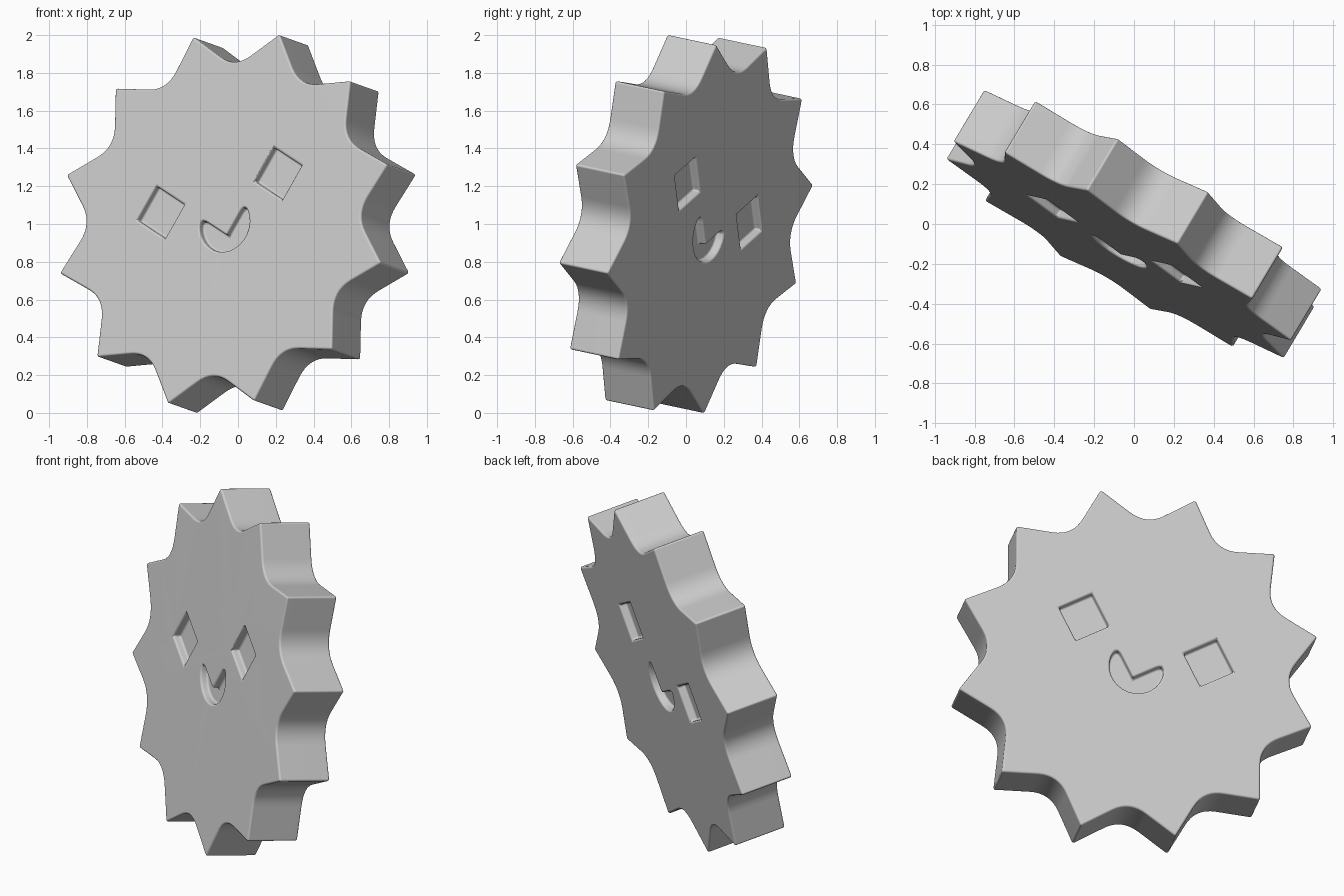
import bpy, bmesh, math
from mathutils import Vector, Matrix

if "Cube" in bpy.data.objects:
    bpy.data.objects.remove(bpy.data.objects["Cube"])

THICK = 0.308      # slab thickness
DEPTH = 0.045      # depth of the face recesses
TIPS, R_TIP, R_VALLEY = 12, 1.022, 0.815


def bezier(a, c, b, n=8):
    """Rounded corner from a to b with control point c."""
    return [a * (1 - t) ** 2 + c * 2 * t * (1 - t) + b * t * t
            for t in (i / n for i in range(n + 1))]


def polar(r, deg):
    return Vector((r * math.cos(math.radians(deg)), r * math.sin(math.radians(deg))))


def prism(bm, outline, z0, z1):
    """Closed straight-sided solid from a 2D outline."""
    low = [bm.verts.new((p.x, p.y, z0)) for p in outline]
    high = [bm.verts.new((p.x, p.y, z1)) for p in outline]
    bm.faces.new(low[::-1])
    bm.faces.new(high)
    n = len(low)
    for i in range(n):
        j = (i + 1) % n
        bm.faces.new((low[i], low[j], high[j], high[i]))


def make_object(name, bm):
    bmesh.ops.recalc_face_normals(bm, faces=bm.faces)
    mesh = bpy.data.meshes.new(name)
    bm.to_mesh(mesh)
    bm.free()
    obj = bpy.data.objects.new(name, mesh)
    bpy.context.collection.objects.link(obj)
    return obj


# Star slab: sharp tips, rounded valleys
step = 360 / TIPS
star = []
for i in range(TIPS):
    tip, nxt = polar(R_TIP, i * step), polar(R_TIP, (i + 1) * step)
    valley = polar(R_VALLEY, (i + 0.5) * step)
    star.append(tip)
    star += bezier(valley.lerp(tip, 0.36), valley, valley.lerp(nxt, 0.36))
bm = bmesh.new()
prism(bm, star, -THICK / 2, THICK / 2)
body = make_object("star_cookie", bm)

# Face outlines: diamond eyes and a notched smile
eyes = [[Vector((s * 0.366, 0.146)) + polar(0.147, a) for a in (0, 90, 180, 270)]
        for s in (-1, 1)]
mouth_c = Vector((0, -0.025))
smile = [Vector((0, -0.09))]
smile += bezier(Vector((-0.10, 0.01)), Vector((-0.147, 0.057)), Vector((-0.153, -0.025)), 6)
smile += [mouth_c + polar(0.153, 180 + 180 * k / 14) for k in range(1, 14)]
smile += bezier(Vector((0.153, -0.025)), Vector((0.147, 0.057)), Vector((0.10, 0.01)), 6)

# The same face is pressed into both sides
bm = bmesh.new()
for outline in eyes + [smile]:
    for s in (-1, 1):
        z = sorted((s * (THICK / 2 - DEPTH), s * (THICK / 2 + 0.1)))
        prism(bm, outline, *z)
cutter = make_object("face_cutter", bm)
cutter.hide_render = True

bpy.context.view_layer.objects.active = body
body.select_set(True)
cut = body.modifiers.new("recesses", 'BOOLEAN')
cut.operation, cut.object, cut.solver = 'DIFFERENCE', cutter, 'EXACT'
bpy.ops.object.modifier_apply(modifier=cut.name)
bpy.data.objects.remove(cutter)

# Softened edges
bev = body.modifiers.new("soft_edges", 'BEVEL')
bev.width, bev.segments = 0.012, 3
bev.limit_method, bev.angle_limit = 'ANGLE', math.radians(35)
bev.use_clamp_overlap = False
bpy.ops.object.modifier_apply(modifier=bev.name)
bpy.ops.object.shade_smooth_by_angle(angle=math.radians(35))
wn = body.modifiers.new("clean_shading", 'WEIGHTED_NORMAL')
wn.keep_sharp = True

# Tilt: u runs through the eyes, n points out of the front face
n = Vector((-0.504, -0.845, 0.179)).normalized()
u = Vector((0.85, -0.447, 0.281))
u = (u - n * u.dot(n)).normalized()
v = n.cross(u)
rot = Matrix((u, v, n)).transposed().to_4x4()
body.data.transform(Matrix.Translation((0, 0, 1)) @ rot)
